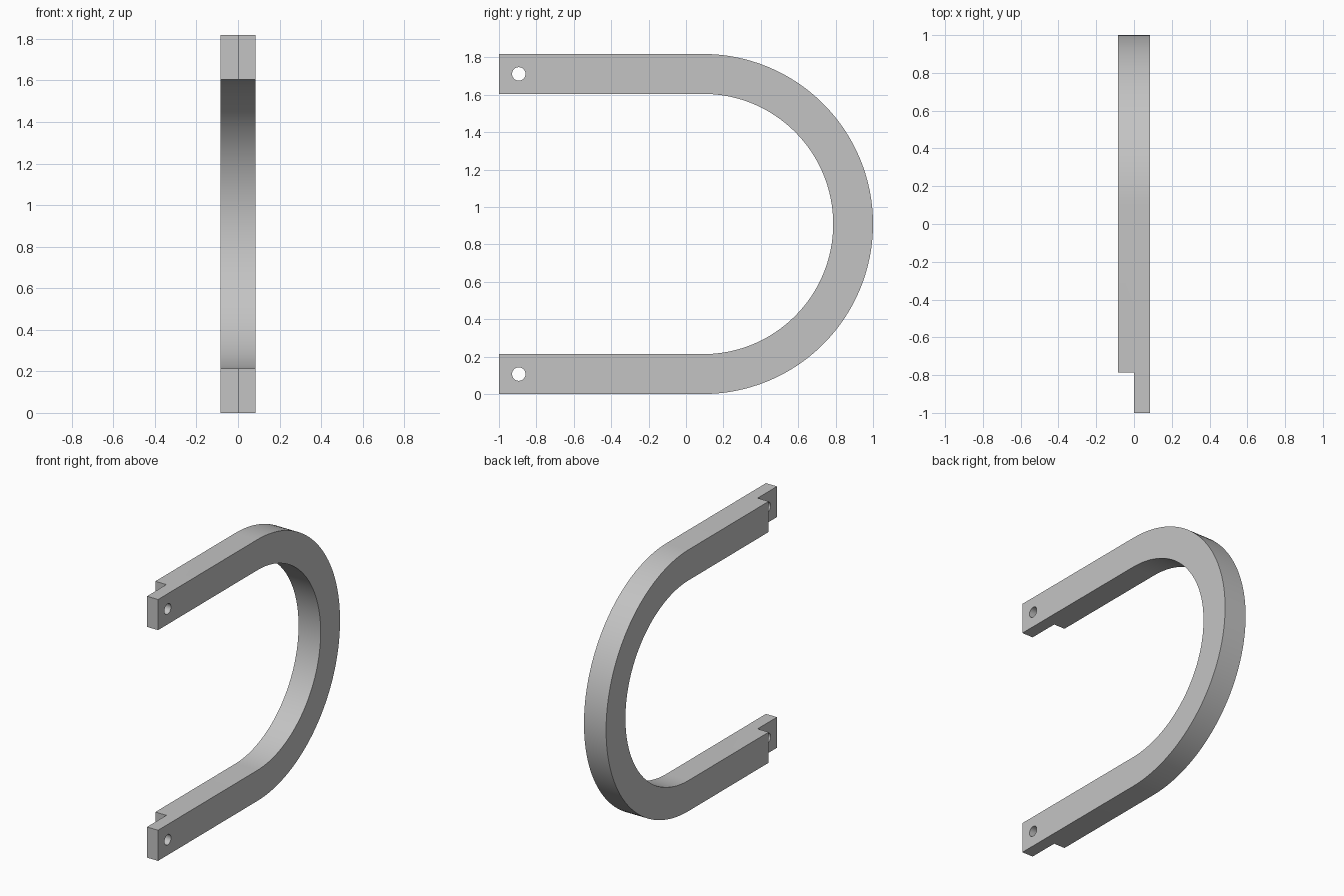
import bpy, bmesh, math
from mathutils import Matrix, Vector

cube = bpy.data.objects.get("Cube")
if cube:
    bpy.data.objects.remove(cube, do_unlink=True)

HALF_W = 0.085              # half the bar width
R_OUT, R_IN = 0.909, 0.696  # bend radii
BEND_Y = 1 - R_OUT          # centre of the bend
MID_Z = R_OUT
TIP_Y = -1.0
LAP_Y = -0.787              # where the half-lap begins
HOLE_Y, HOLE_R = -0.894, 0.036
ARM_R = (R_OUT + R_IN) / 2
SEGMENTS = 64


def add_object(name, bm):
    bmesh.ops.recalc_face_normals(bm, faces=bm.faces)
    mesh = bpy.data.meshes.new(name)
    bm.to_mesh(mesh)
    bm.free()
    obj = bpy.data.objects.new(name, mesh)
    bpy.context.collection.objects.link(obj)
    return obj


def u_edge(radius):
    """One edge of the U: lower tip, round the bend, upper tip."""
    arc = [-math.pi / 2 + math.pi * i / SEGMENTS for i in range(SEGMENTS + 1)]
    pts = [(BEND_Y + radius * math.cos(a), MID_Z + radius * math.sin(a)) for a in arc]
    return [(TIP_Y, MID_Z - radius)] + pts + [(TIP_Y, MID_Z + radius)]


# U-shaped bar, extruded across x
bm = bmesh.new()
outline = u_edge(R_OUT) + u_edge(R_IN)[::-1]
side = bm.faces.new([bm.verts.new((-HALF_W, y, z)) for y, z in outline])
extruded = bmesh.ops.extrude_face_region(bm, geom=[side])["geom"]
bmesh.ops.translate(bm, vec=(2 * HALF_W, 0, 0),
                    verts=[v for v in extruded if isinstance(v, bmesh.types.BMVert)])
bar = add_object("shackle_bar", bm)

# Cutters: a half-lap notch and a pin hole at each arm tip
notches, holes = bmesh.new(), bmesh.new()
for sign in (-1, 1):
    z = MID_Z + sign * ARM_R
    lap = LAP_Y - TIP_Y
    size = Matrix.Diagonal((0.2, 2 * lap, 0.4, 1))
    bmesh.ops.create_cube(notches, size=1,
                          matrix=Matrix.Translation((-0.1, TIP_Y, z)) @ size)
    bmesh.ops.create_cone(holes, cap_ends=True, segments=32, radius1=HOLE_R,
                          radius2=HOLE_R, depth=0.5,
                          matrix=Matrix.Translation((0, HOLE_Y, z))
                          @ Matrix.Rotation(math.pi / 2, 4, "Y"))
cutters = [add_object("notch_cutter", notches), add_object("hole_cutter", holes)]

bpy.context.view_layer.objects.active = bar
bar.select_set(True)
for cutter in cutters:
    cutter.hide_render = True
    cut = bar.modifiers.new(cutter.name, "BOOLEAN")
    cut.operation = "DIFFERENCE"
    cut.solver = "EXACT"
    cut.object = cutter
    bpy.ops.object.modifier_apply(modifier=cut.name)
for cutter in cutters:
    bpy.data.objects.remove(cutter, do_unlink=True)

# Plain grey metal
grey = bpy.data.materials.new("grey_metal")
grey.use_nodes = True
colour = (0.55, 0.55, 0.55, 1)
grey.diffuse_color = colour
grey.node_tree.nodes["Principled BSDF"].inputs["Base Color"].default_value = colour
bar.data.materials.clear()
bar.data.materials.append(grey)

# Smooth the bend and holes, keep the corners crisp
bpy.ops.object.select_all(action="DESELECT")
bar.select_set(True)
bpy.context.view_layer.objects.active = bar
bpy.ops.object.shade_smooth_by_angle(angle=math.radians(30))
